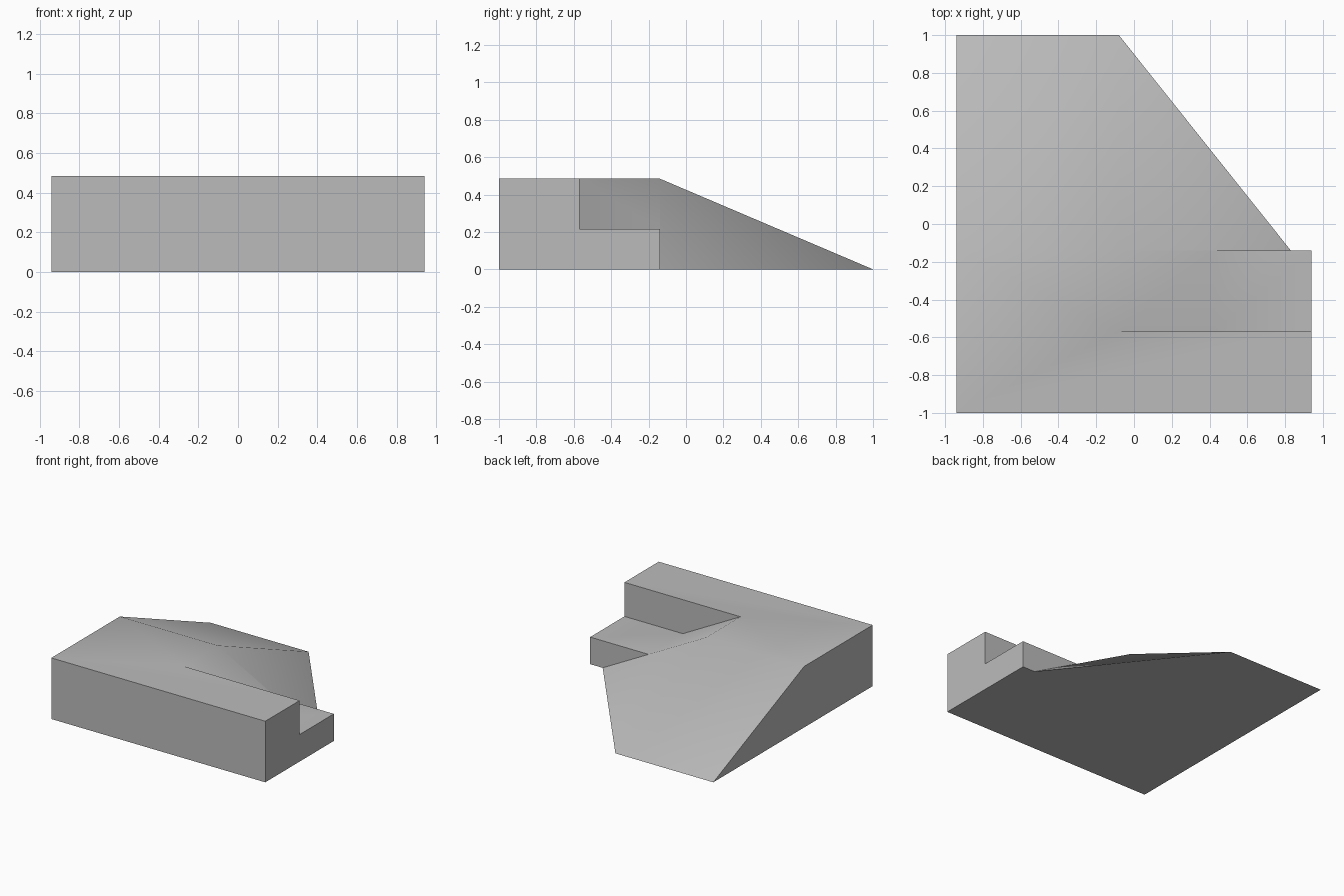
import bpy, bmesh, math

cube = bpy.data.objects.get("Cube")
if cube:
    bpy.data.objects.remove(cube)

# Key dimensions
LEFT, RIDGE, RIGHT = -0.94, -0.08, 0.94
FRONT, WALL, STEP, BACK = -1.0, -0.57, -0.14, 1.0
TOP, SHELF = 0.485, 0.215
TOE = 0.83                                               # foot of the side slope
SHELF_X = RIDGE + (TOE - RIDGE) * (TOP - SHELF) / TOP    # ramp meets shelf

# Corners
corners = {
    "front_l": (LEFT, FRONT, 0), "front_r": (RIGHT, FRONT, 0),
    "step_r": (RIGHT, STEP, 0), "toe": (TOE, STEP, 0),
    "back_r": (RIDGE, BACK, 0), "back_l": (LEFT, BACK, 0),
    "top_fl": (LEFT, FRONT, TOP), "top_fr": (RIGHT, FRONT, TOP),
    "top_wr": (RIGHT, WALL, TOP), "top_wm": (RIDGE, WALL, TOP),
    "apex": (RIDGE, STEP, TOP), "top_bl": (LEFT, STEP, TOP),
    "shelf_wl": (SHELF_X, WALL, SHELF), "shelf_wr": (RIGHT, WALL, SHELF),
    "shelf_sr": (RIGHT, STEP, SHELF), "shelf_sl": (SHELF_X, STEP, SHELF),
}

# Faces, one per surface of the building mass
faces = [
    "back_l back_r toe step_r front_r front_l",              # underside
    "front_l front_r top_fr top_fl",                         # front wall
    "front_r step_r shelf_sr shelf_wr top_wr top_fr",        # stepped end wall
    "front_l top_fl top_bl back_l",                          # wedge end wall
    "top_fl top_fr top_wr top_wm apex top_bl",               # flat top
    "top_bl apex back_r back_l",                             # back slope
    "apex shelf_sl toe back_r",                              # side slope
    "top_wm shelf_wl shelf_sl apex",                         # ramp
    "shelf_wl shelf_wr shelf_sr shelf_sl",                   # shelf
    "top_wr shelf_wr shelf_wl top_wm",                       # upper step wall
    "shelf_sl shelf_sr step_r toe",                          # lower step wall
]

bm = bmesh.new()
verts = {name: bm.verts.new(co) for name, co in corners.items()}
for names in faces:
    bm.faces.new([verts[n] for n in names.split()])
bmesh.ops.recalc_face_normals(bm, faces=bm.faces)
mesh = bpy.data.meshes.new("stepped_wedge_block")
bm.to_mesh(mesh)
bm.free()

block = bpy.data.objects.new("stepped_wedge_block", mesh)
bpy.context.collection.objects.link(block)

# Plain grey
grey = bpy.data.materials.new("plain_grey")
grey.use_nodes = True
color = (0.5, 0.5, 0.5, 1)
grey.diffuse_color = color
grey.node_tree.nodes["Principled BSDF"].inputs["Base Color"].default_value = color
mesh.materials.append(grey)

# Soft shading across the shallow slopes, sharp at the walls
bpy.ops.object.select_all(action='DESELECT')
block.select_set(True)
bpy.context.view_layer.objects.active = block
bpy.ops.object.shade_smooth_by_angle(angle=math.radians(30))
